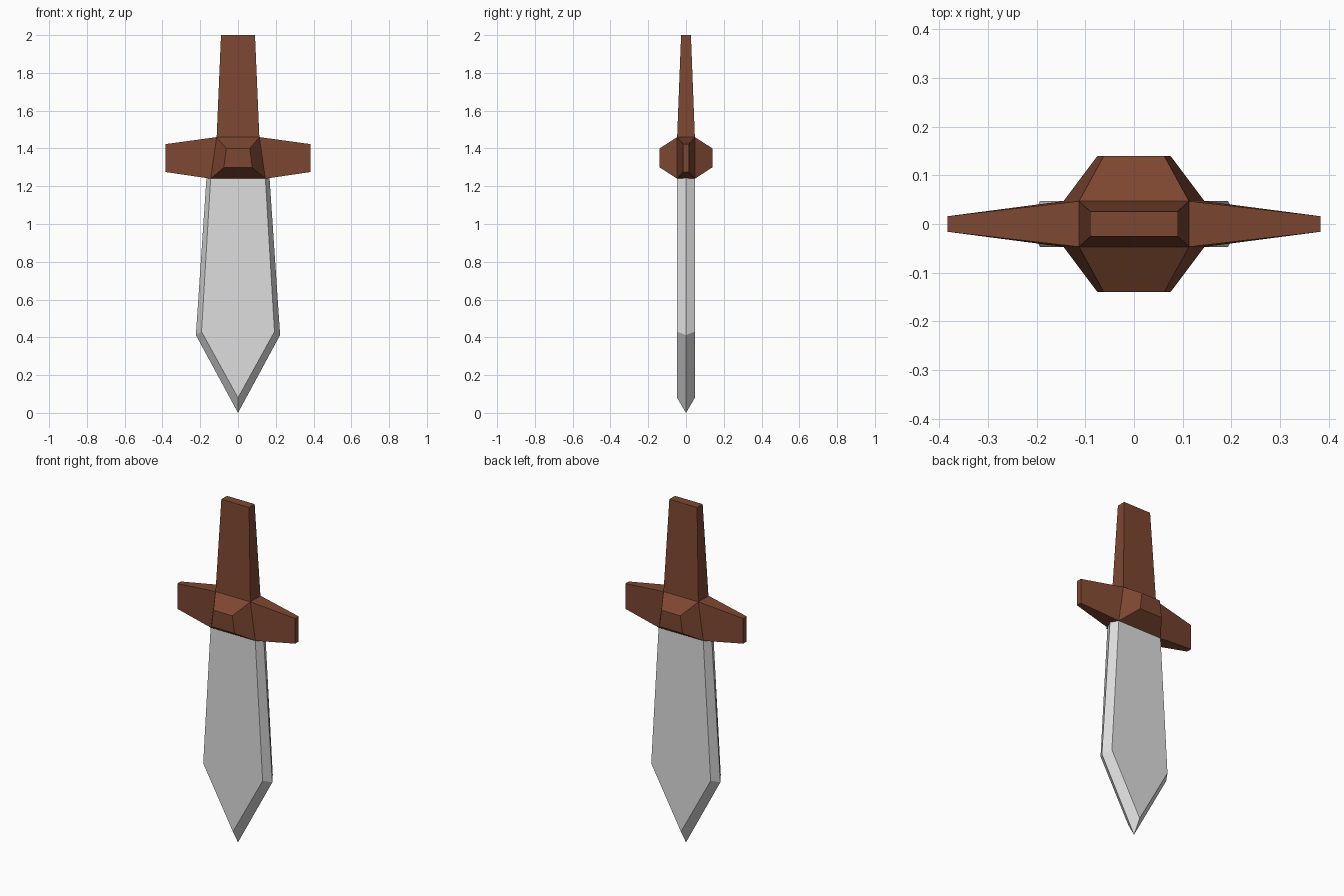
import bpy, bmesh

if "Cube" in bpy.data.objects:
    bpy.data.objects.remove(bpy.data.objects["Cube"])


def material(name, rgb):
    m = bpy.data.materials.new(name)
    m.diffuse_color = (*rgb, 1)
    m.use_nodes = True
    m.node_tree.nodes["Principled BSDF"].inputs["Base Color"].default_value = m.diffuse_color
    return m


brown = material("brown wood", (0.205, 0.063, 0.031))
steel = material("grey steel", (0.73, 0.73, 0.73))


def loft(name, rings, mat, cap_start=False, cap_end=True, closed=True):
    """Join rings of equal point count with flat faces."""
    bm = bmesh.new()
    vs = [[bm.verts.new(p) for p in ring] for ring in rings]
    n = len(rings[0])
    for a, b in zip(vs, vs[1:]):
        for i in range(n if closed else n - 1):
            j = (i + 1) % n
            bm.faces.new((a[i], a[j], b[j], b[i]))
    if cap_start:
        bm.faces.new(vs[0])
    if cap_end:
        bm.faces.new(vs[-1])
    bmesh.ops.recalc_face_normals(bm, faces=bm.faces)
    me = bpy.data.meshes.new(name)
    bm.to_mesh(me)
    bm.free()
    me.materials.append(mat)
    ob = bpy.data.objects.new(name, me)
    bpy.context.collection.objects.link(ob)
    return ob


def rect(x, y, z):
    return [(-x, -y, z), (x, -y, z), (x, y, z), (-x, y, z)]


# Guard core dimensions shared by all the parts that grow out of it
TOP, BOT, XT, XB, Y = 1.46, 1.24, 0.113, 0.145, 0.047

# Tapered grip
loft("grip", [rect(XT, Y, TOP), rect(0.09, 0.026, 2.0)], brown)

# Crossguard arms left and right, raised bosses front and back
for s, side in ((-1, "left"), (1, "right")):
    loft("guard_arm_" + side, [
        [(s * XB, -Y, BOT), (s * XB, Y, BOT), (s * XT, Y, TOP), (s * XT, -Y, TOP)],
        [(s * 0.383, -0.016, 1.275), (s * 0.383, 0.016, 1.275),
         (s * 0.383, 0.016, 1.423), (s * 0.383, -0.016, 1.423)]], brown)
for s, side in ((-1, "front"), (1, "back")):
    loft("guard_boss_" + side, [
        [(-XB, s * Y, BOT), (XB, s * Y, BOT), (XT, s * Y, TOP), (-XT, s * Y, TOP)],
        [(-0.075, s * 0.14, 1.30), (0.075, s * 0.14, 1.30),
         (0.062, s * 0.14, 1.40), (-0.062, s * 0.14, 1.40)]], brown)

# Blade: flat faces front and back, bevelled to a sharp edge, open under the guard
flat = [(-XB, 1.24), (-0.193, 0.43), (0, 0.08), (0.193, 0.43), (XB, 1.24)]
edge = [(-0.167, 1.243), (-0.223, 0.412), (0, 0), (0.223, 0.412), (0.167, 1.243)]
loft("blade", [[(x, y, z) for x, z in pts]
               for pts, y in ((flat, -Y), (edge, 0), (flat, Y))],
     steel, cap_start=True, closed=False)
